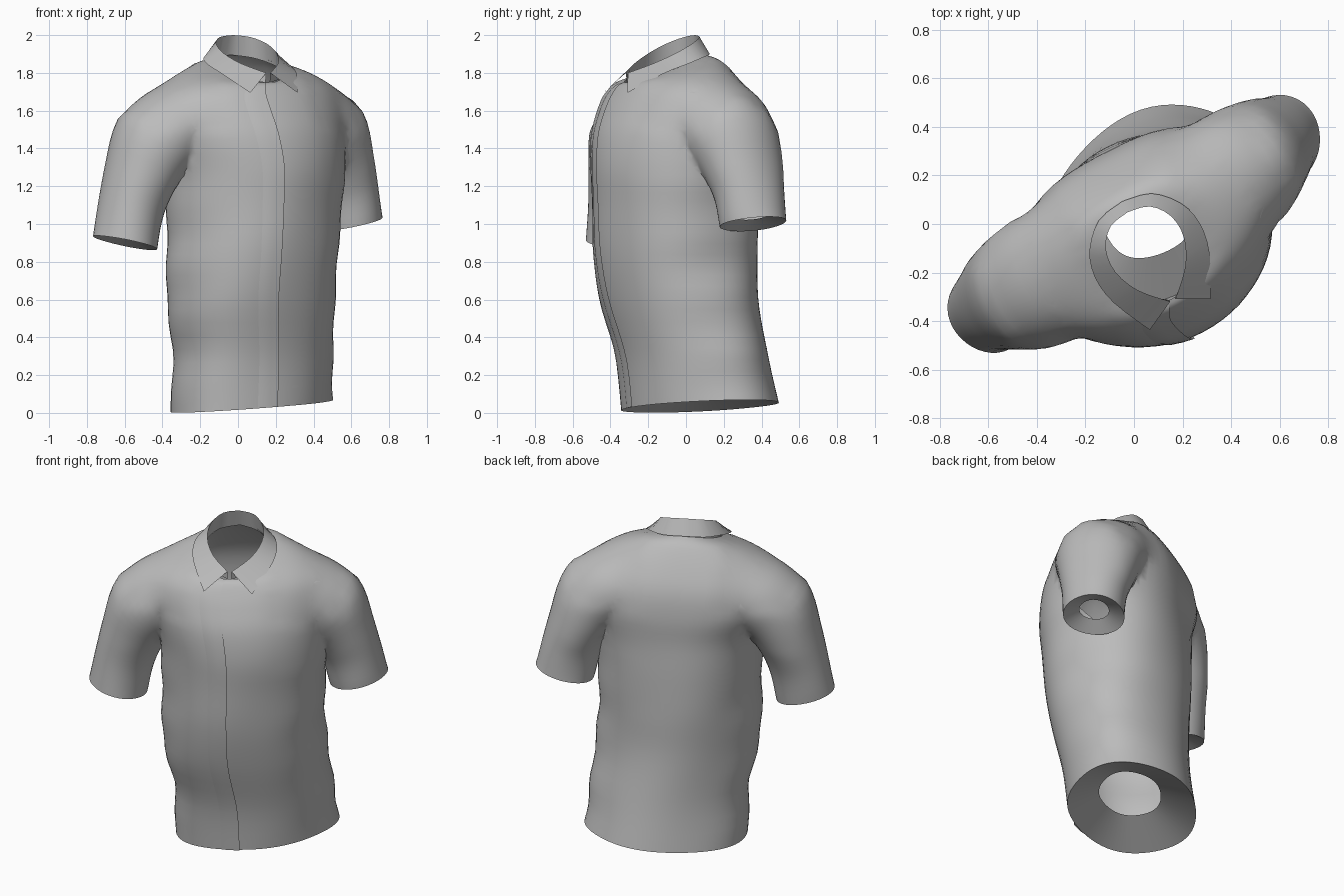
import bpy, bmesh, math
from math import sin, cos, pi, radians
from mathutils import Vector, Matrix

if "Cube" in bpy.data.objects:
    bpy.data.objects.remove(bpy.data.objects["Cube"])

TURN = Matrix.Rotation(radians(27), 4, "Z")
SIDES = 64


def material(name, value):
    m = bpy.data.materials.new(name)
    m.use_nodes = True
    m.diffuse_color = (value, value, value, 1)
    m.node_tree.nodes["Principled BSDF"].inputs["Base Color"].default_value = (value, value, value, 1)
    return m


cloth = material("grey cloth", 0.5)
cap_mark = material("opening marker", 0.5)


def spline(keys, t):
    """Catmull-Rom through a list of tuples, t from 0 to 1."""
    n = len(keys) - 1
    i = min(int(t * n), n - 1)
    f = t * n - i
    quad = [keys[max(0, min(n, i + k))] for k in (-1, 0, 1, 2)]
    return [b + 0.5 * f * (c - a + f * (2 * a - 5 * b + 4 * c - d + f * (3 * (b - c) + d - a)))
            for a, b, c, d in zip(*quad)]


def centroid(row):
    return sum(row, Vector()) / len(row)


def turned_in(rows):
    """Ring of the hem facing that turns inward from the first row."""
    mid = centroid(rows[0])
    inward = (centroid(rows[4]) - mid).normalized()
    radius = sum((p - mid).length for p in rows[0]) / len(rows[0])
    return [mid + (p - mid) * 0.48 + inward * radius * 0.24 for p in rows[0]]


def loft(name, rows, closed=False):
    """Skin rows of points; closed rows get capped with marked faces."""
    bm = bmesh.new()
    grid = [[bm.verts.new(p) for p in row] for row in rows]
    n = len(rows[0])
    for a, b in zip(grid, grid[1:]):
        for j in range(n if closed else n - 1):
            k = (j + 1) % n
            bm.faces.new((a[j], a[k], b[k], b[j]))
    if closed:
        for row in (grid[0], grid[-1]):
            mid = bm.verts.new(centroid([v.co for v in row]))
            for j in range(n):
                bm.faces.new((row[j], row[(j + 1) % n], mid)).material_index = 1
        bmesh.ops.recalc_face_normals(bm, faces=bm.faces[:])
    mesh = bpy.data.meshes.new(name)
    bm.to_mesh(mesh)
    bm.free()
    mesh.materials.append(cloth)
    if closed:
        mesh.materials.append(cap_mark)
    obj = bpy.data.objects.new(name, mesh)
    bpy.context.collection.objects.link(obj)
    return obj


def finish(obj, angle):
    obj.data.transform(TURN)
    bpy.ops.object.select_all(action="DESELECT")
    obj.select_set(True)
    bpy.context.view_layer.objects.active = obj
    bpy.ops.object.shade_smooth_by_angle(angle=radians(angle))


# Torso rings: height, back rise, centre, half width, front, back, back squareness
TORSO = [
    (0.035, 0.0, 0.10, 0.466, -0.34, 0.405, 2.0),
    (0.30, 0.0, 0.09, 0.455, -0.375, 0.36, 2.0),
    (0.60, 0.0, 0.05, 0.470, -0.455, 0.33, 2.0),
    (0.85, 0.0, 0.045, 0.466, -0.50, 0.33, 2.1),
    (1.10, 0.0, 0.05, 0.474, -0.515, 0.325, 2.2),
    (1.30, 0.0, 0.05, 0.490, -0.525, 0.315, 2.4),
    (1.47, 0.0, 0.03, 0.515, -0.505, 0.315, 2.8),
    (1.61, 0.01, 0.01, 0.525, -0.455, 0.29, 2.7),
    (1.715, 0.03, 0.00, 0.495, -0.41, 0.23, 2.4),
    (1.80, 0.065, 0.00, 0.350, -0.375, 0.145, 2.2),
    (1.825, 0.075, 0.00, 0.190, -0.345, 0.085, 2.0),
]


def torso_point(t, phi, lift=0.0):
    z, rise, mid, half, front, back, square = spline(TORSO, t)
    loose = max(0.0, min(1.0, (1.4 - z) * 2))
    fold = 1 + loose * (0.012 * sin(5 * phi + 3 * z) + 0.014 * sin(20 * z + phi) * sin(phi) ** 4)
    if cos(phi) > 0:
        fold *= (abs(cos(phi)) ** square + abs(sin(phi)) ** square) ** (-1 / square)
    side = (half * fold + lift) * sin(phi)
    twist = 0.1 * max(0.0, 1 - z / 1.2) * side
    u = mid + side
    v = (front + back) / 2 + ((back - front) / 2 * fold + lift) * cos(phi) + twist
    hem = max(0.0, 1 - t * 8) * 0.034 * sin(phi)
    slope = max(0.0, min(1.0, (z - 1.3) * 4)) * 0.04 * u
    return Vector((u, v, z + rise * cos(phi) + hem + slope))


STEPS = 44
body_rows = [[torso_point(i / STEPS, 2 * pi * j / SIDES) for j in range(SIDES)]
             for i in range(STEPS + 1)]
shirt = loft("shirt_body", [turned_in(body_rows)] + body_rows, True)

# Sleeve rings from cuff to shoulder:
# out, depth centre, height, droop in degrees, radius, depth radius
SLEEVE = [
    (0.69, 0.0, 0.90, 77, 0.172, 0.178),
    (0.655, 0.0, 1.08, 75, 0.173, 0.19),
    (0.60, -0.005, 1.25, 68, 0.190, 0.225),
    (0.525, -0.02, 1.42, 45, 0.228, 0.262),
    (0.40, -0.025, 1.525, 24, 0.225, 0.280),
    (0.24, -0.04, 1.56, 12, 0.195, 0.270),
]


def sleeve(side):
    rows = []
    for i in range(23):
        t = i / 22
        out, depth, z, droop, r, rv = spline(SLEEVE, t)
        if side > 0:
            out, z = out + 0.005, z + 0.025 + 0.075 * (1 - t) ** 2
        a = radians(droop)
        centre = Vector((side * out, depth + side * 0.045 * (1 - t), z))
        up = Vector((side * sin(a), 0, cos(a)))
        row = []
        for j in range(40):
            q = 2 * pi * j / 40
            k = 1 + 0.02 * (1 - t) * sin(3 * q - 7 * t)
            row.append(centre + up * (r * k * cos(q)) + Vector((0, rv * k * sin(q), 0)))
        rows.append(row)
    return loft("left_sleeve" if side > 0 else "right_sleeve", [turned_in(rows)] + rows, True)


# Join the sleeves to the body
sleeves = [sleeve(s) for s in (-1, 1)]
for part in sleeves:
    mod = shirt.modifiers.new("join", "BOOLEAN")
    mod.operation, mod.solver, mod.object = "UNION", "EXACT", part
joined = bpy.data.meshes.new_from_object(shirt.evaluated_get(bpy.context.evaluated_depsgraph_get()))
shirt.modifiers.clear()
shirt.data = joined
for part in sleeves:
    bpy.data.objects.remove(part)

# Open the hem, neck and cuffs, then soften the seams over the shoulders
bm = bmesh.new()
bm.from_mesh(joined)
bmesh.ops.delete(bm, geom=[f for f in bm.faces if f.material_index == 1], context="FACES")
bmesh.ops.remove_doubles(bm, verts=bm.verts[:], dist=0.008)
for low, rounds in ((1.25, 2), (1.5, 9)):
    for _ in range(rounds):
        soft = [v for v in bm.verts if not v.is_boundary and v.co.z > low and 0.24 < abs(v.co.x) < 0.66]
        bmesh.ops.smooth_vert(bm, verts=soft, factor=0.5, use_axis_x=True, use_axis_y=True, use_axis_z=True)
bm.to_mesh(joined)
bm.free()
joined.materials.pop(index=1)
bpy.data.materials.remove(cap_mark)
finish(shirt, 60)

# Front placket: a lapped edge running down the chest
placket = loft("front_placket", [[torso_point(i / STEPS, pi + 2 * pi * (j + 0.9) / SIDES, lift)
                                  for j, lift in enumerate((0.009, 0.007, 0.004, -0.004))]
                                 for i in range(STEPS + 1)])
finish(placket, 40)

# Collar: half outlines from centre back to front, mirrored
NECK = [(0, 0.085, 1.895), (0.11, 0.05, 1.88), (0.175, -0.03, 1.85),
        (0.185, -0.14, 1.815), (0.13, -0.26, 1.775), (0.012, -0.345, 1.748)]
FOLD = [(0, 0.055, 2.0), (0.09, 0.035, 1.99), (0.15, -0.04, 1.955),
        (0.158, -0.14, 1.905), (0.11, -0.25, 1.85), (0.012, -0.352, 1.80)]
EDGE = [(0, 0.105, 1.91), (0.12, 0.08, 1.90), (0.21, -0.01, 1.88),
        (0.243, -0.12, 1.845), (0.222, -0.25, 1.795), (0.14, -0.418, 1.695)]


def outline(half):
    row = [Vector(spline(half, i / 15)) for i in range(16)]
    return [Vector((-p.x, p.y, p.z)) for p in row[:0:-1]] + row


for name, low in (("collar_stand", NECK), ("collar_fold", EDGE)):
    finish(loft(name, [outline(low), outline(FOLD)]), 40)
